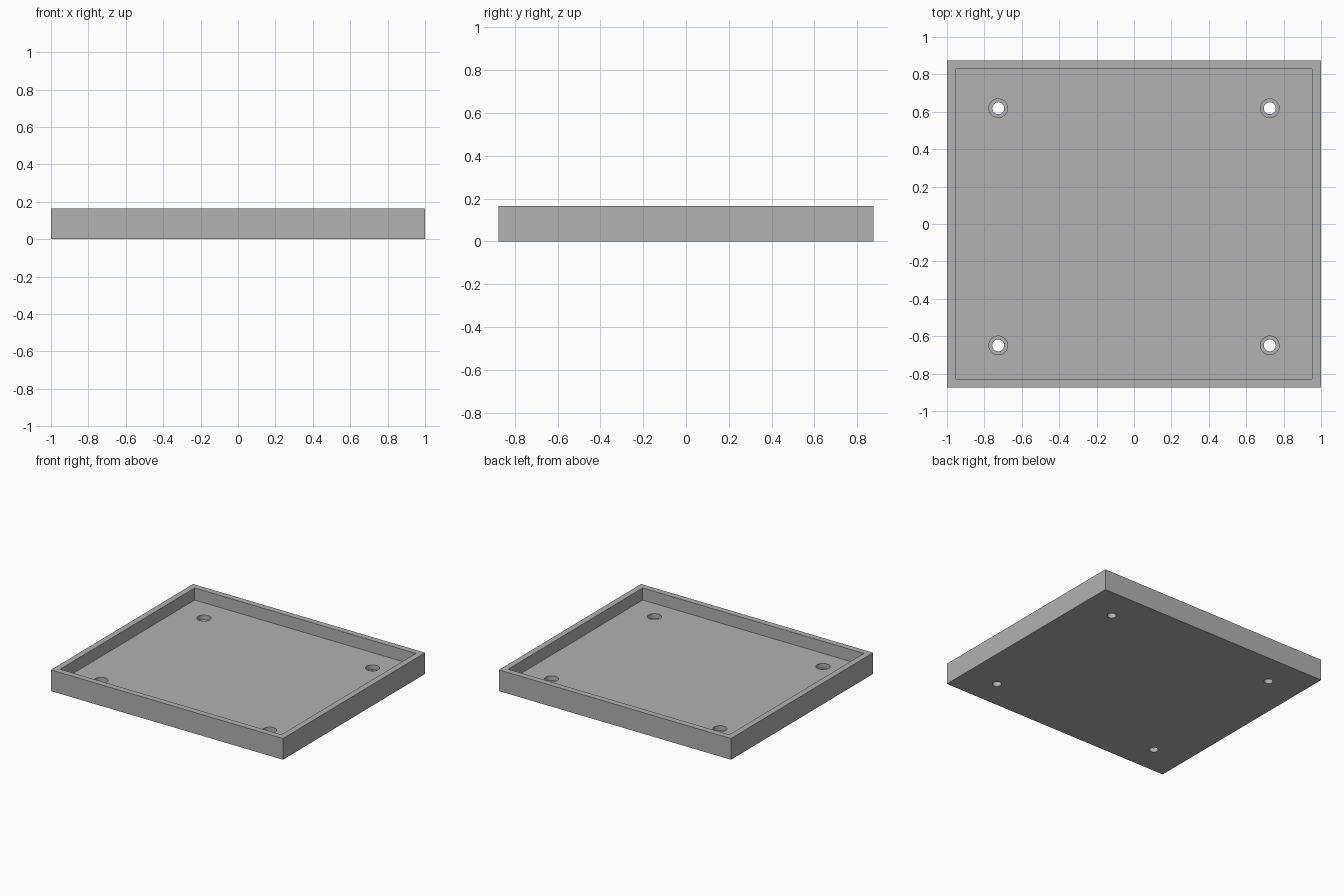
import bpy

if "Cube" in bpy.data.objects:
    bpy.data.objects.remove(bpy.data.objects["Cube"])

W, D, H = 2.0, 1.75, 0.165      # outer size
WALL, FLOOR = 0.047, 0.071      # wall and floor thickness
HOLE_X, HOLE_Y, HOLE_Y0 = 0.726, 0.634, -0.015

grey = bpy.data.materials.new("mid grey")
grey.diffuse_color = (0.445, 0.445, 0.445, 1)
grey.use_nodes = True
grey.node_tree.nodes["Principled BSDF"].inputs["Base Color"].default_value = grey.diffuse_color


def box(name, sx, sy, z0, z1):
    bpy.ops.mesh.primitive_cube_add(size=1, location=(0, 0, (z0 + z1) / 2))
    ob = bpy.context.object
    ob.name = name
    ob.scale = (sx, sy, z1 - z0)
    bpy.ops.object.transform_apply(location=True, rotation=False, scale=True)
    ob.data.materials.append(grey)
    return ob


def cylinder(name, r, x, y, z0, z1):
    bpy.ops.mesh.primitive_cylinder_add(
        vertices=32, radius=r, depth=z1 - z0, location=(x, y, (z0 + z1) / 2))
    ob = bpy.context.object
    ob.name = name
    ob.data.materials.append(grey)
    return ob


def cut(target, cutter):
    cutter.hide_render = True
    mod = target.modifiers.new("cut", 'BOOLEAN')
    mod.operation = 'DIFFERENCE'
    mod.solver = 'EXACT'
    mod.object = cutter
    bpy.context.view_layer.objects.active = target
    bpy.ops.object.modifier_apply(modifier=mod.name)
    bpy.data.objects.remove(cutter, do_unlink=True)


# Shallow open tray
tray = box("tray", W, D, 0, H)
cut(tray, box("tray_cavity", W - 2 * WALL, D - 2 * WALL, FLOOR, H + 0.1))

# Four stepped screw holes through the floor
for sx in (-1, 1):
    for sy in (-1, 1):
        x, y = sx * HOLE_X, HOLE_Y0 + sy * HOLE_Y
        cut(tray, cylinder("head_recess", 0.05, x, y, 0.035, 0.12))
        cut(tray, cylinder("screw_hole", 0.032, x, y, -0.05, 0.1))

# Smooth hole walls, sharp tray edges
bpy.ops.object.select_all(action='DESELECT')
tray.select_set(True)
bpy.context.view_layer.objects.active = tray
bpy.ops.object.shade_smooth_by_angle()
